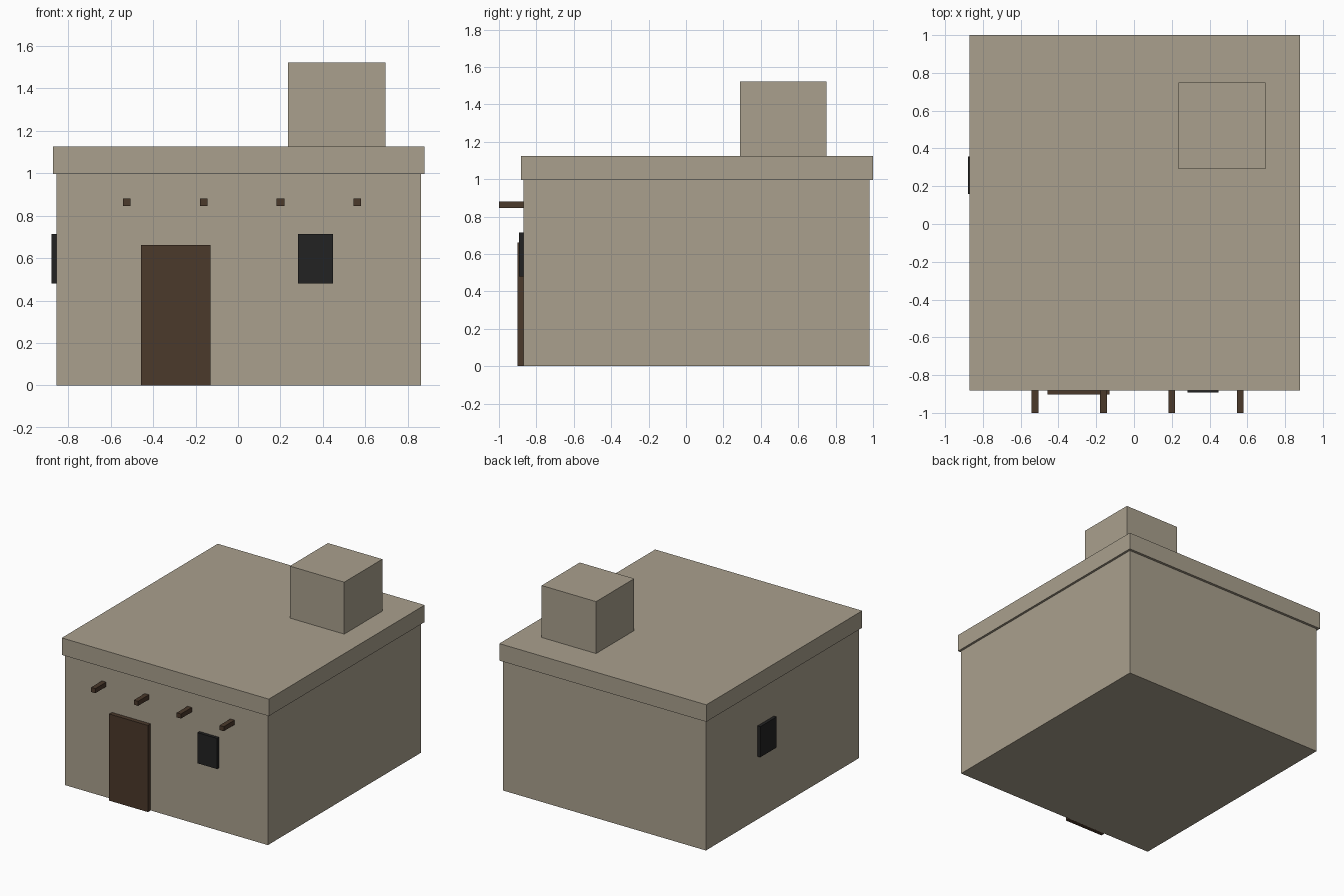
import bpy

if "Cube" in bpy.data.objects:
    bpy.data.objects.remove(bpy.data.objects["Cube"])


def material(name, color):
    mat = bpy.data.materials.new(name)
    mat.diffuse_color = (*color, 1.0)
    mat.use_nodes = True
    mat.node_tree.nodes["Principled BSDF"].inputs["Base Color"].default_value = mat.diffuse_color
    return mat


adobe = material("adobe", (0.40, 0.352, 0.268))
wood = material("dark wood", (0.070, 0.041, 0.024))
glass = material("black glass", (0.016, 0.016, 0.016))


def box(name, x, y, z, mat):
    """Axis-aligned box from (min, max) ranges."""
    ranges = (x, y, z)
    bpy.ops.mesh.primitive_cube_add(size=1, location=[(a + b) / 2 for a, b in ranges])
    ob = bpy.context.object
    ob.name = ob.data.name = name
    ob.scale = [b - a for a, b in ranges]
    bpy.ops.object.transform_apply(location=False, rotation=False, scale=True)
    ob.data.materials.append(mat)
    return ob


# Main block, overhanging roof slab and chimney
box("walls", (-0.855, 0.861), (-0.869, 0.981), (0, 0.995), adobe)
box("roof_slab", (-0.872, 0.878), (-0.882, 1.0), (0.995, 1.125), adobe)
box("chimney", (0.235, 0.695), (0.29, 0.75), (1.125, 1.522), adobe)

# Door and windows standing slightly proud of the walls
box("door", (-0.457, -0.13), (-0.902, -0.865), (0, 0.662), wood)
box("front_window", (0.282, 0.448), (-0.893, -0.865), (0.48, 0.714), glass)
box("side_window", (-0.878, -0.851), (0.16, 0.357), (0.48, 0.714), glass)

# Protruding roof beam ends
for i in range(4):
    x = -0.524 + i * 0.362
    box(f"roof_beam_{i + 1}", (x - 0.018, x + 0.018), (-1.0, -0.865), (0.845, 0.88), wood)
